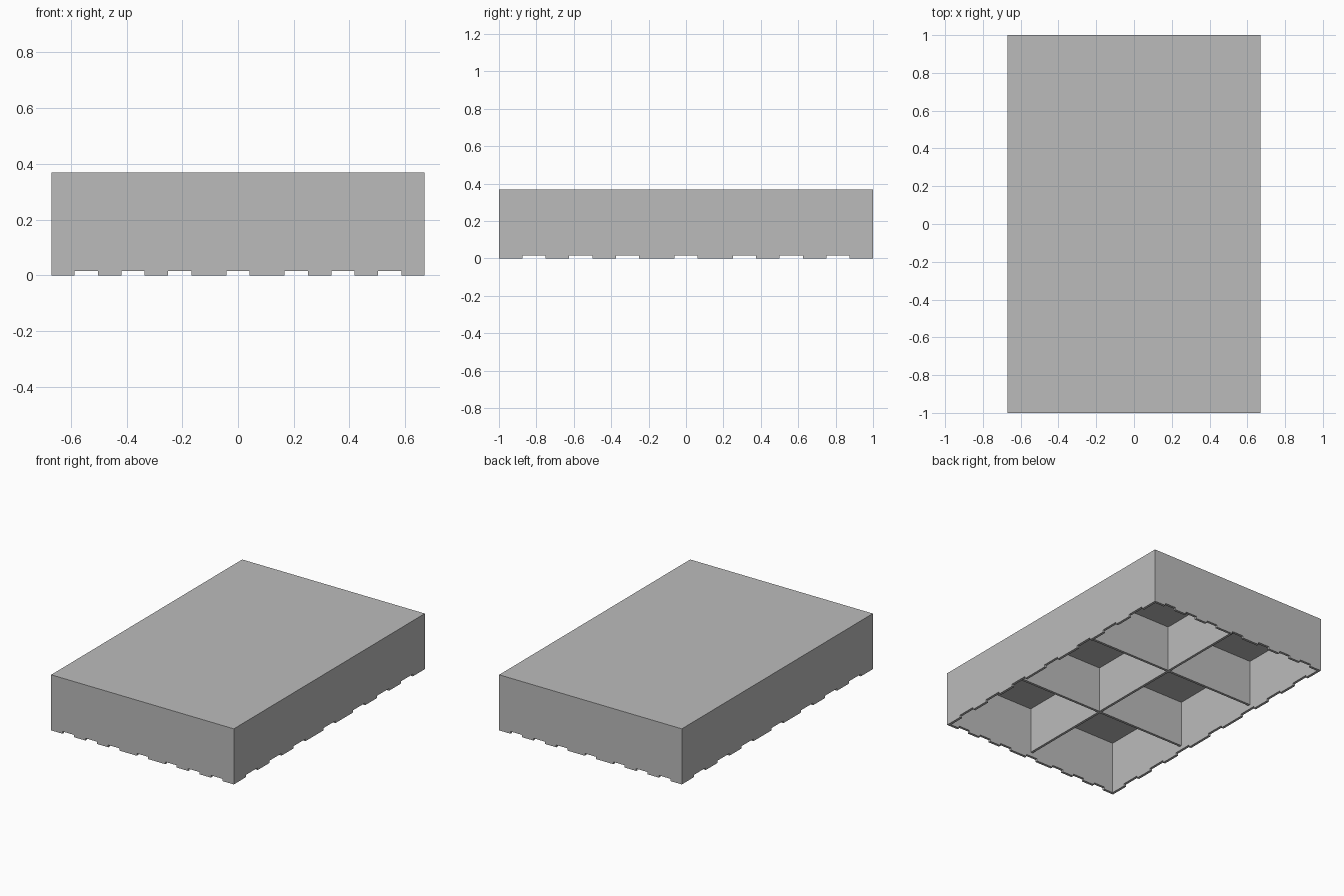
import bpy
import bmesh
from mathutils import Matrix, Vector

cube = bpy.data.objects.get("Cube")
if cube:
    bpy.data.objects.remove(cube, do_unlink=True)

WIDTH, LENGTH, HEIGHT = 1.339, 2.0, 0.3685
WALL = 0.0167           # thickness of walls, dividers and deck
NOTCH = 0.015           # depth of the rim notches
RELIEF = 0.043          # how far the dividers sit above the rim
COLUMNS, ROWS = 2, 3
SLOTS = (1, 3, 5, 7.5, 10, 12, 14)   # notch starts in sixteenths of a side

grey = bpy.data.materials.new("plain grey")
grey.use_nodes = True
grey.diffuse_color = (0.5, 0.5, 0.5, 1)
grey.node_tree.nodes["Principled BSDF"].inputs["Base Color"].default_value = (0.5, 0.5, 0.5, 1)


def boxes(name, spans):
    """One object made of boxes, each given by its low and high corner."""
    bm = bmesh.new()
    for low, high in spans:
        low, high = Vector(low), Vector(high)
        place = Matrix.Translation((low + high) / 2) @ Matrix.Diagonal((*(high - low), 1))
        bmesh.ops.create_cube(bm, size=1, matrix=place)
    mesh = bpy.data.meshes.new(name)
    bm.to_mesh(mesh)
    bm.free()
    mesh.materials.append(grey)
    obj = bpy.data.objects.new(name, mesh)
    bpy.context.collection.objects.link(obj)
    return obj


def carve(target, cutter):
    """Cut one object out of another and discard the cutter."""
    cutter.hide_render = True
    mod = target.modifiers.new("carve", "BOOLEAN")
    mod.operation = "DIFFERENCE"
    mod.solver = "EXACT"
    mod.object = cutter
    bpy.context.view_layer.objects.active = target
    bpy.ops.object.modifier_apply(modifier=mod.name)
    bpy.data.objects.remove(cutter, do_unlink=True)


# Solid block that becomes the open-bottomed tray
x, y = WIDTH / 2, LENGTH / 2
tray = boxes("compartment_tray", [((-x, -y, 0), (x, y, HEIGHT))])

# Shallow recess that lowers the dividers behind the rim
inner_x, inner_y = x - WALL, y - WALL
carve(tray, boxes("recess_cutter", [((-inner_x, -inner_y, -0.1), (inner_x, inner_y, RELIEF))]))

# Six compartments
cell_x = (2 * inner_x - (COLUMNS - 1) * WALL) / COLUMNS
cell_y = (2 * inner_y - (ROWS - 1) * WALL) / ROWS
pockets = []
for i in range(COLUMNS):
    for j in range(ROWS):
        px = -inner_x + i * (cell_x + WALL)
        py = -inner_y + j * (cell_y + WALL)
        pockets.append(((px, py, -0.1), (px + cell_x, py + cell_y, HEIGHT - WALL)))
carve(tray, boxes("compartment_cutter", pockets))

# Rim notches, cut straight across in both directions
ux, uy = WIDTH / 16, LENGTH / 16
carve(tray, boxes("end_notch_cutter", [
    ((-x + s * ux, -y - 0.1, -0.1), (-x + (s + 1) * ux, y + 0.1, NOTCH)) for s in SLOTS]))
carve(tray, boxes("side_notch_cutter", [
    ((-x - 0.1, -y + s * uy, -0.1), (x + 0.1, -y + (s + 1) * uy, NOTCH)) for s in SLOTS]))
